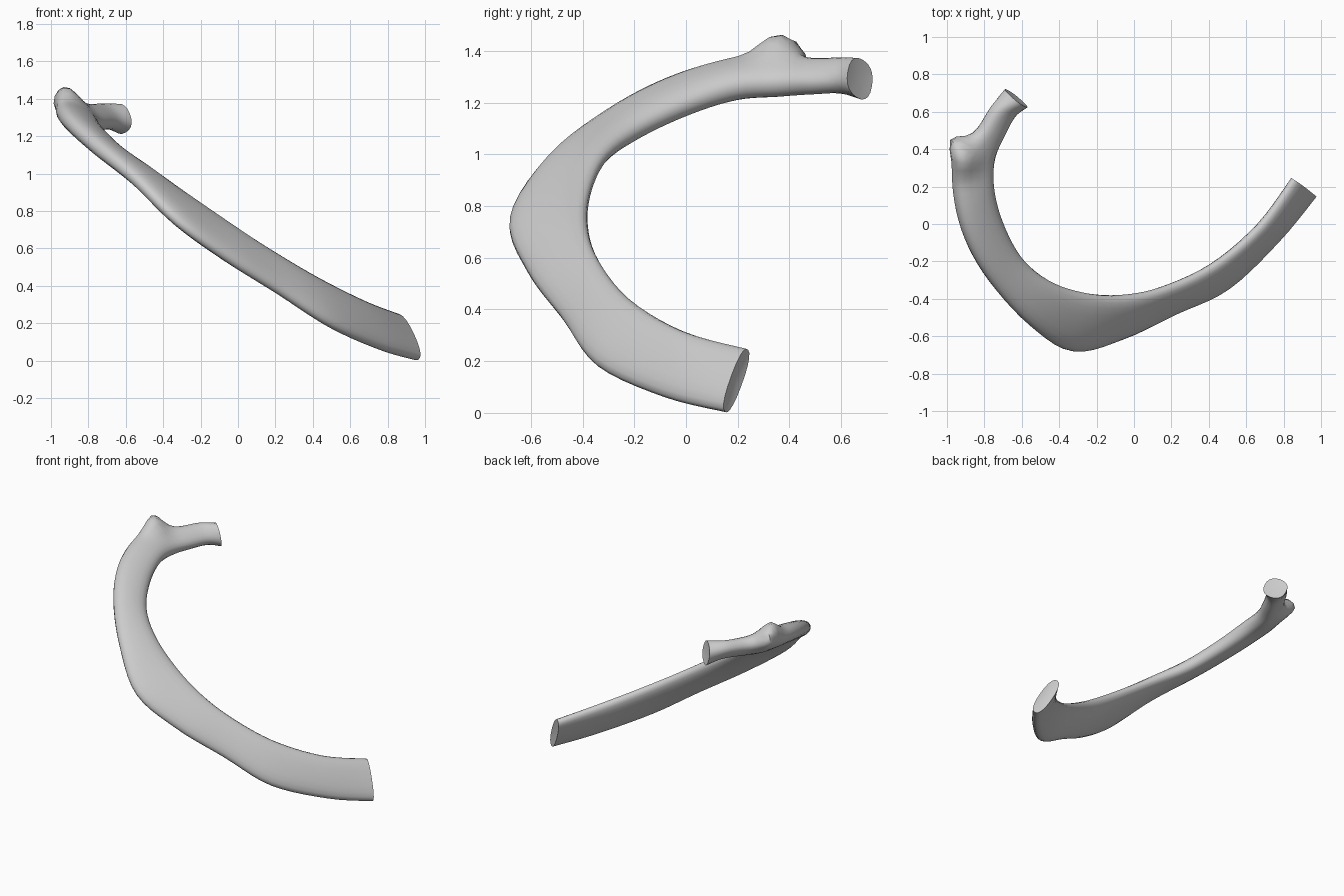
import bpy, bmesh
from math import cos, sin, pi, exp, copysign
from mathutils import Vector

if "Cube" in bpy.data.objects:
    bpy.data.objects.remove(bpy.data.objects["Cube"])

# Rib stations, head to front end: inner edge, outer edge, thickness
STATIONS = [
    ((-0.60, 0.66, 1.22), (-0.66, 0.685, 1.365), 0.15),
    ((-0.65, 0.58, 1.25), (-0.75, 0.62, 1.36), 0.11),
    ((-0.70, 0.48, 1.25), (-0.83, 0.50, 1.355), 0.11),
    ((-0.75, 0.35, 1.25), (-0.95, 0.36, 1.36), 0.13),
    ((-0.755, 0.20, 1.24), (-0.96, 0.16, 1.34), 0.13),
    ((-0.71, 0.02, 1.18), (-0.90, -0.08, 1.27), 0.12),
    ((-0.61, -0.17, 1.09), (-0.77, -0.31, 1.15), 0.11),
    ((-0.46, -0.30, 1.00), (-0.56, -0.54, 0.97), 0.10),
    ((-0.28, -0.365, 0.88), (-0.33, -0.68, 0.74), 0.10),
    ((-0.07, -0.385, 0.74), (-0.06, -0.61, 0.54), 0.10),
    ((0.15, -0.345, 0.60), (0.22, -0.475, 0.36), 0.09),
    ((0.42, -0.22, 0.44), (0.50, -0.34, 0.18), 0.09),
    ((0.67, -0.01, 0.315), (0.77, -0.08, 0.06), 0.09),
    ((0.85, 0.24, 0.245), (0.965, 0.15, 0.005), 0.085),
]
# Tubercle bumps: centre, push, radius
BUMPS = [
    ((-0.91, 0.34, 1.38), (0.0, 0.0, 0.075), 0.075),
    ((-0.95, 0.41, 1.36), (-0.05, 0.06, 0.01), 0.07),
]
SIDES, STEPS = 20, 5


def catmull(p, i, t):
    a, b, c, d = (p[min(max(i + k, 0), len(p) - 1)] for k in (-1, 0, 1, 2))
    return (b * 2 + (c - a) * t + (a * 2 - b * 5 + c * 4 - d) * t * t
            + (b * 3 - a - c * 3 + d) * t ** 3) * 0.5


inner = [Vector(s[0]) for s in STATIONS]
outer = [Vector(s[1]) for s in STATIONS]
thick = [s[2] for s in STATIONS]
params = [(i, k / STEPS) for i in range(len(STATIONS) - 1) for k in range(STEPS)]
params.append((len(STATIONS) - 2, 1.0))
U = [catmull(inner, *p) for p in params]
L = [catmull(outer, *p) for p in params]
T = [catmull(thick, *p) for p in params]
C = [(u + l) / 2 for u, l in zip(U, L)]

# Loft flattened oval sections along the curve
bm = bmesh.new()
rings = []
for j, c in enumerate(C):
    tangent = C[min(j + 1, len(C) - 1)] - C[max(j - 1, 0)]
    half = (L[j] - U[j]) / 2
    normal = tangent.cross(half).normalized() * T[j] / 2
    ring = []
    for k in range(SIDES):
        a = 2 * pi * k / SIDES
        ca, sa = (copysign(abs(f) ** 0.85, f) for f in (cos(a), sin(a)))
        p = c + half * ca + normal * sa
        q = p.copy()
        for centre, push, r in BUMPS:
            q += Vector(push) * exp(-((p - Vector(centre)).length / r) ** 2)
        ring.append(bm.verts.new(q))
    rings.append(ring)
for r0, r1 in zip(rings, rings[1:]):
    for k in range(SIDES):
        n = (k + 1) % SIDES
        bm.faces.new((r0[k], r0[n], r1[n], r1[k]))
# Slightly hollowed end faces
for ring, inward in ((rings[0], C[1] - C[0]), (rings[-1], C[-2] - C[-1])):
    mid = sum((v.co for v in ring), Vector()) / SIDES
    hub = bm.verts.new(mid + inward.normalized() * 0.01)
    for k in range(SIDES):
        bm.faces.new((ring[k], ring[(k + 1) % SIDES], hub))
bmesh.ops.recalc_face_normals(bm, faces=bm.faces)

mesh = bpy.data.meshes.new("rib_bone")
bm.to_mesh(mesh)
bm.free()
rib = bpy.data.objects.new("rib_bone", mesh)
bpy.context.collection.objects.link(rib)
bpy.context.view_layer.objects.active = rib
rib.select_set(True)
bpy.ops.object.shade_smooth_by_angle(angle=0.8)
